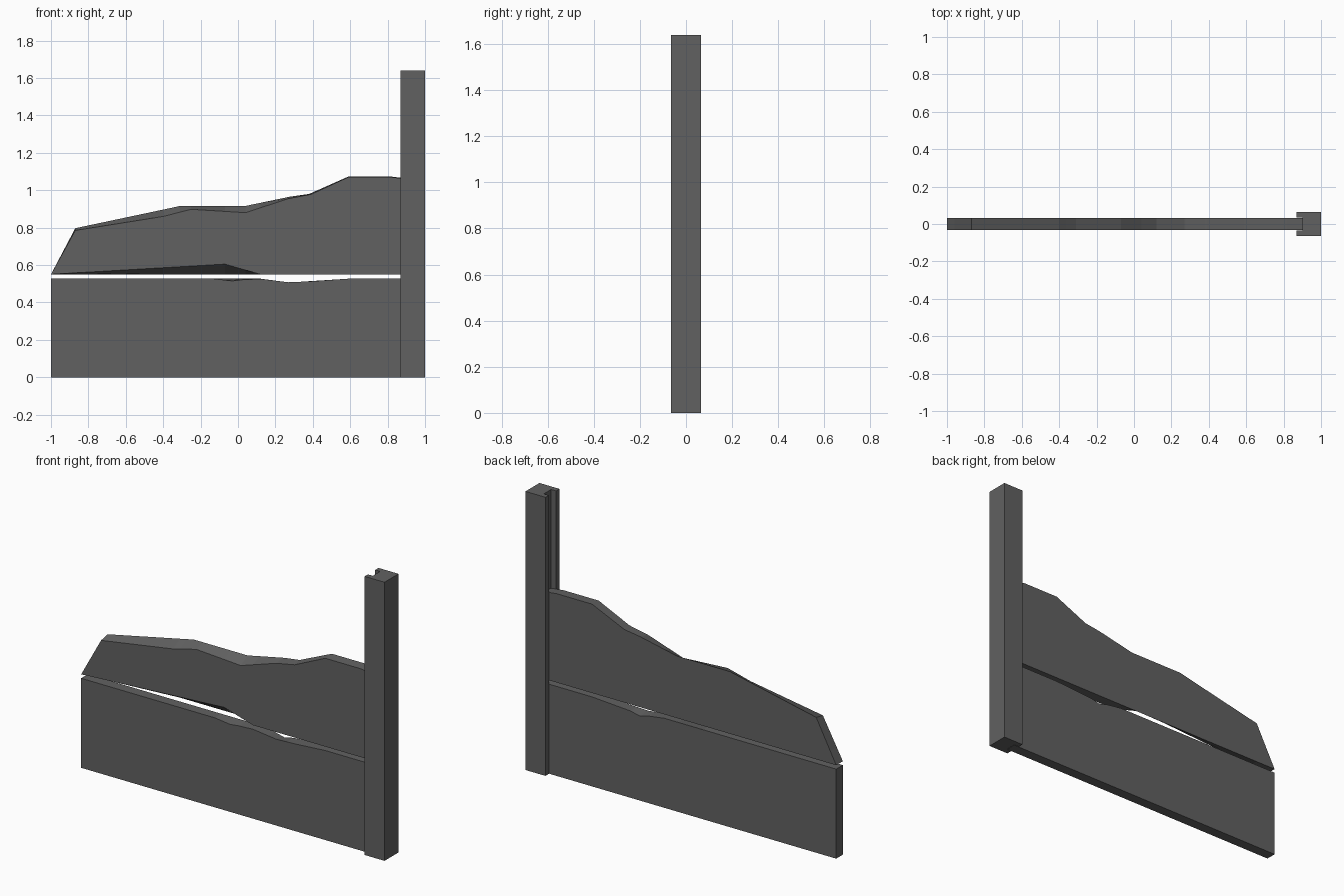
import bpy, bmesh

if "Cube" in bpy.data.objects:
    bpy.data.objects.remove(bpy.data.objects["Cube"])

grey = bpy.data.materials.new("dark grey")
grey.diffuse_color = (0.12, 0.12, 0.12, 1)
grey.use_nodes = True
grey.node_tree.nodes["Principled BSDF"].inputs["Base Color"].default_value = grey.diffuse_color

T = 0.031  # half thickness of the boards


def finish(name, bm):
    bmesh.ops.remove_doubles(bm, verts=bm.verts, dist=1e-5)
    bmesh.ops.recalc_face_normals(bm, faces=bm.faces)
    me = bpy.data.meshes.new(name)
    bm.to_mesh(me)
    bm.free()
    me.materials.append(grey)
    ob = bpy.data.objects.new(name, me)
    bpy.context.collection.objects.link(ob)


def height(line, x):
    """Height of a polyline at x."""
    for (x0, z0), (x1, z1) in zip(line, line[1:]):
        if x <= x1:
            return z0 + (z1 - z0) * (x - x0) / (x1 - x0)
    return line[-1][1]


def board(name, front_low, back_low, front_top, back_top):
    """Loft a board whose broken edges differ between front and back."""
    lines = (front_low, back_low, back_top, front_top)
    xs = sorted({p[0] for line in lines for p in line})
    bm = bmesh.new()
    rings = [[bm.verts.new((x, y, height(l, x)))
              for l, y in zip(lines, (-T, T, T, -T))] for x in xs]
    for a, b in zip(rings, rings[1:]):
        for i in range(4):
            j = (i + 1) % 4
            bm.faces.new((a[i], a[j], b[j], b[i]))
    for ring in (rings[0], rings[-1]):
        if ring[0].co.z < ring[3].co.z - 0.01:
            bm.faces.new(ring)
    finish(name, bm)


# Post with a groove down its left side
section = [(0.87, -0.065), (1, -0.065), (1, 0.065), (0.87, 0.065),
           (0.87, 0.034), (0.902, 0.034), (0.902, -0.034), (0.87, -0.034)]
bm = bmesh.new()
base = bm.faces.new([bm.verts.new((x, y, 0)) for x, y in section])
ext = bmesh.ops.extrude_face_region(bm, geom=[base], use_keep_orig=True)
for v in ext["geom"]:
    if isinstance(v, bmesh.types.BMVert):
        v.co.z = 1.64
finish("post", bm)

# Lower board with chipped top edge
board("lower_board",
      [(-1, 0), (0.9, 0)], [(-1, 0), (0.9, 0)],
      [(-1, 0.527), (-0.13, 0.527), (-0.03, 0.515), (0.03, 0.522),
       (0.12, 0.526), (0.27, 0.508), (0.39, 0.513), (0.59, 0.527), (0.9, 0.527)],
      [(-1, 0.527), (0.12, 0.527), (0.22, 0.513), (0.28, 0.498),
       (0.34, 0.511), (0.59, 0.527), (0.9, 0.527)])

# Upper board, broken along the top and chipped underneath at the front
board("upper_board",
      [(-1, 0.55), (-0.96, 0.553), (-0.07, 0.605), (0.12, 0.55), (0.9, 0.55)],
      [(-1, 0.55), (0.9, 0.55)],
      [(-1, 0.55), (-0.87, 0.785), (-0.4, 0.86), (-0.25, 0.898), (0.04, 0.88),
       (0.27, 0.955), (0.39, 0.978), (0.59, 1.07), (0.82, 1.07), (0.9, 1.06)],
      [(-1, 0.55), (-0.87, 0.797), (-0.36, 0.905), (-0.31, 0.916), (0.04, 0.916),
       (0.28, 0.966), (0.38, 0.98), (0.59, 1.073), (0.82, 1.073), (0.9, 1.063)])
